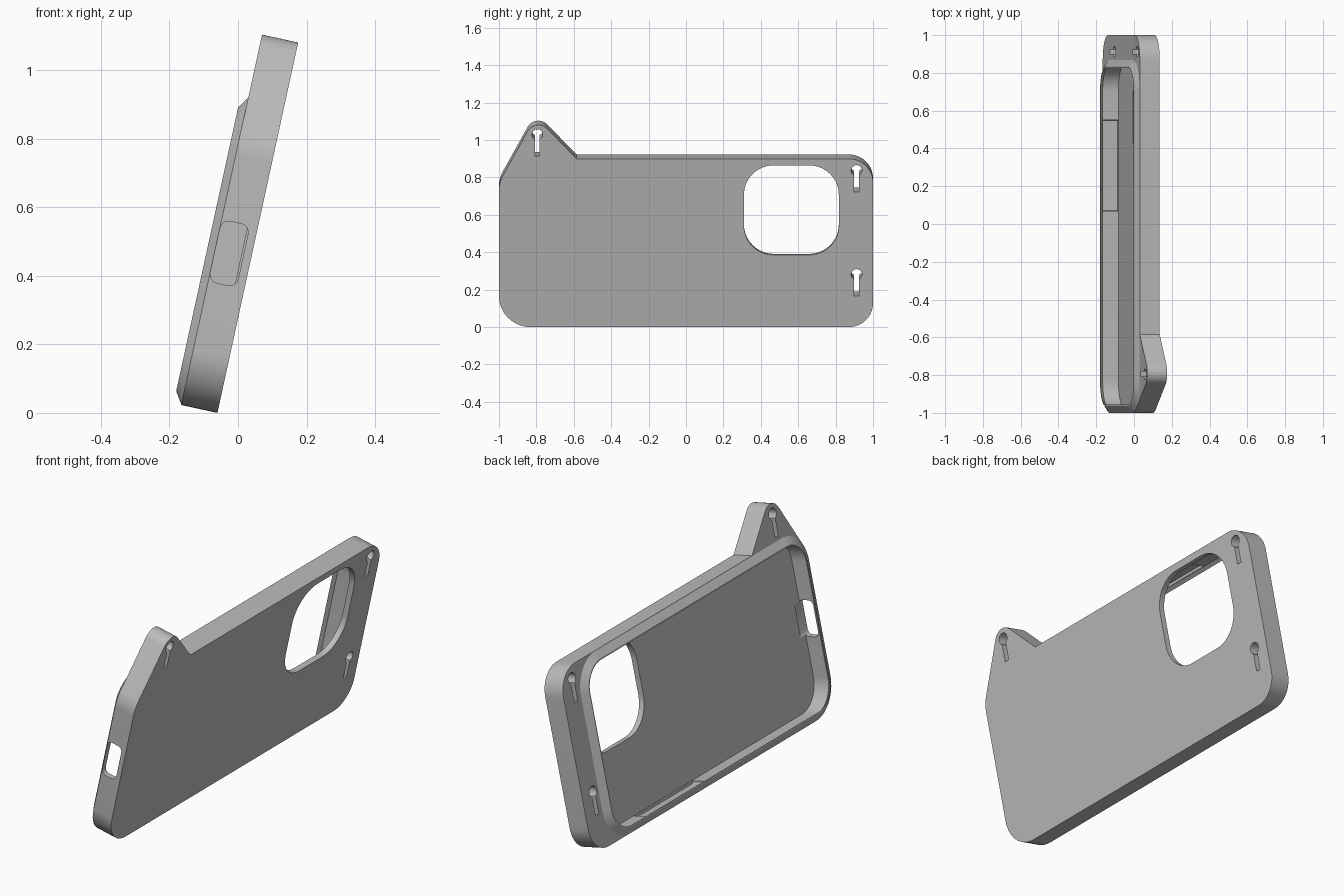
import bpy, bmesh, math
from mathutils import Vector

if "Cube" in bpy.data.objects:
    bpy.data.objects.remove(bpy.data.objects["Cube"], do_unlink=True)

TILT = math.radians(12.3)
S, C = math.sin(TILT), math.cos(TILT)


def place(u, v, w):
    """Case space (length, height, outward depth) to the tilted world pose."""
    return Vector((-0.06 + v * S + w * C, u, v * C - w * S))


def rounded(corners, steps=14):
    """Outline from (u, v, radius) corners, with arcs at each radius."""
    pts = []
    for i, (u, v, r) in enumerate(corners):
        p = Vector((u, v))
        if r == 0:
            pts.append(p)
            continue
        a = (Vector(corners[i - 1][:2]) - p).normalized()
        b = (Vector(corners[(i + 1) % len(corners)][:2]) - p).normalized()
        half = a.angle(b) / 2
        centre = p + (a + b).normalized() * (r / math.sin(half))
        start = p + a * (r / math.tan(half)) - centre
        end = p + b * (r / math.tan(half)) - centre
        sweep = start.angle_signed(end)
        for k in range(steps + 1):
            t = -sweep * k / steps
            pts.append(centre + Vector((start.x * math.cos(t) - start.y * math.sin(t),
                                        start.x * math.sin(t) + start.y * math.cos(t))))
    return pts


def box(u0, u1, v0, v1, r, inset=0):
    u0, u1, v0, v1, r = u0 + inset, u1 - inset, v0 + inset, v1 - inset, max(r - inset, 0)
    return rounded([(u0, v0, r), (u1, v0, r), (u1, v1, r), (u0, v1, r)])


def make(name, rings):
    """Closed solid lofted through rings of world points."""
    bm = bmesh.new()
    loops = [[bm.verts.new(p) for p in ring] for ring in rings]
    n = len(loops[0])
    for lo, hi in zip(loops, loops[1:]):
        for i in range(n):
            j = (i + 1) % n
            bm.faces.new((lo[i], lo[j], hi[j], hi[i]))
    bm.faces.new(loops[0][::-1])
    bm.faces.new(loops[-1])
    bmesh.ops.recalc_face_normals(bm, faces=bm.faces)
    mesh = bpy.data.meshes.new(name)
    bm.to_mesh(mesh)
    bm.free()
    obj = bpy.data.objects.new(name, mesh)
    bpy.context.collection.objects.link(obj)
    return obj


def loft(name, layers):
    return make(name, [[place(p.x, p.y, w) for p in outline] for outline, w in layers])


def combine(target, tool, operation):
    tool.hide_render = True
    mod = target.modifiers.new(operation, "BOOLEAN")
    mod.operation, mod.object, mod.solver = operation, tool, "EXACT"
    bpy.context.view_layer.objects.active = target
    bpy.ops.object.modifier_apply(modifier=mod.name)
    bpy.data.objects.remove(tool, do_unlink=True)


# Back plate with the pointed hanging tab
plate = rounded([(-1, 0, 0.17), (1, 0, 0.13), (1, 0.921, 0.13),
                 (-0.585, 0.921, 0), (-0.804, 1.15, 0.065), (-1, 0.79, 0.17)])
case = loft("phone_case", [(plate, 0), (plate, -0.108)])

# Raised chamfered lip around the pocket
PHONE = (-1, 0.87, 0, 0.92, 0.17)
lip = loft("lip", [(box(*PHONE, 0.002), -0.09), (box(*PHONE, 0.001), -0.108),
                   (box(*PHONE, 0.037), -0.131)])
combine(case, lip, "UNION")

# Pocket, undercut below the lip
pocket = loft("pocket", [(box(*PHONE, 0.03), -0.03), (box(*PHONE, 0.03), -0.115),
                         (box(*PHONE, 0.045), -0.131), (box(*PHONE, 0.045), -0.2)])
combine(case, pocket, "DIFFERENCE")

# Shallow button recesses in the long walls
for v0, v1 in ((0.016, 0.06), (0.86, 0.904)):
    recess = box(0.07, 0.55, v0, v1, 0.005)
    combine(case, loft("recess", [(recess, -0.032), (recess, -0.112)]), "DIFFERENCE")

# Camera window
window = box(0.31, 0.817, 0.394, 0.885, 0.16)
combine(case, loft("window", [(window, 0.1), (window, -0.06)]), "DIFFERENCE")

# Charging port through the end wall
port = rounded([(0.37, -0.107, 0.025), (0.554, -0.107, 0.025),
                (0.554, -0.024, 0.025), (0.37, -0.024, 0.025)], 4)
combine(case, make("port", [[place(u, p.x, p.y) for p in port] for u in (-1.1, -0.93)]),
        "DIFFERENCE")

# Keyhole slots for hanging: a round head above a narrow slot
for u, v in ((-0.795, 1.053), (0.912, 0.857), (0.912, 0.288)):
    r, half = 0.029, 0.013
    a0 = math.asin(half / r) - math.pi / 2
    sweep = 2 * math.pi - 2 * math.asin(half / r)
    keyhole = [Vector((u + r * math.cos(a0 + sweep * k / 28),
                       v + r * math.sin(a0 + sweep * k / 28))) for k in range(29)]
    keyhole += [Vector((u - half, v - 0.118)), Vector((u + half, v - 0.118))]
    combine(case, loft("keyhole", [(keyhole, 0.1), (keyhole, -0.2)]), "DIFFERENCE")

# Plain grey plastic
grey = bpy.data.materials.new("grey plastic")
grey.use_nodes = True
colour = (0.5, 0.5, 0.5, 1)
grey.diffuse_color = colour
grey.node_tree.nodes["Principled BSDF"].inputs["Base Color"].default_value = colour
case.data.materials.clear()
case.data.materials.append(grey)
for face in case.data.polygons:
    face.material_index = 0

bpy.ops.object.select_all(action="DESELECT")
case.select_set(True)
bpy.context.view_layer.objects.active = case
bpy.ops.object.shade_smooth_by_angle(angle=math.radians(30))
